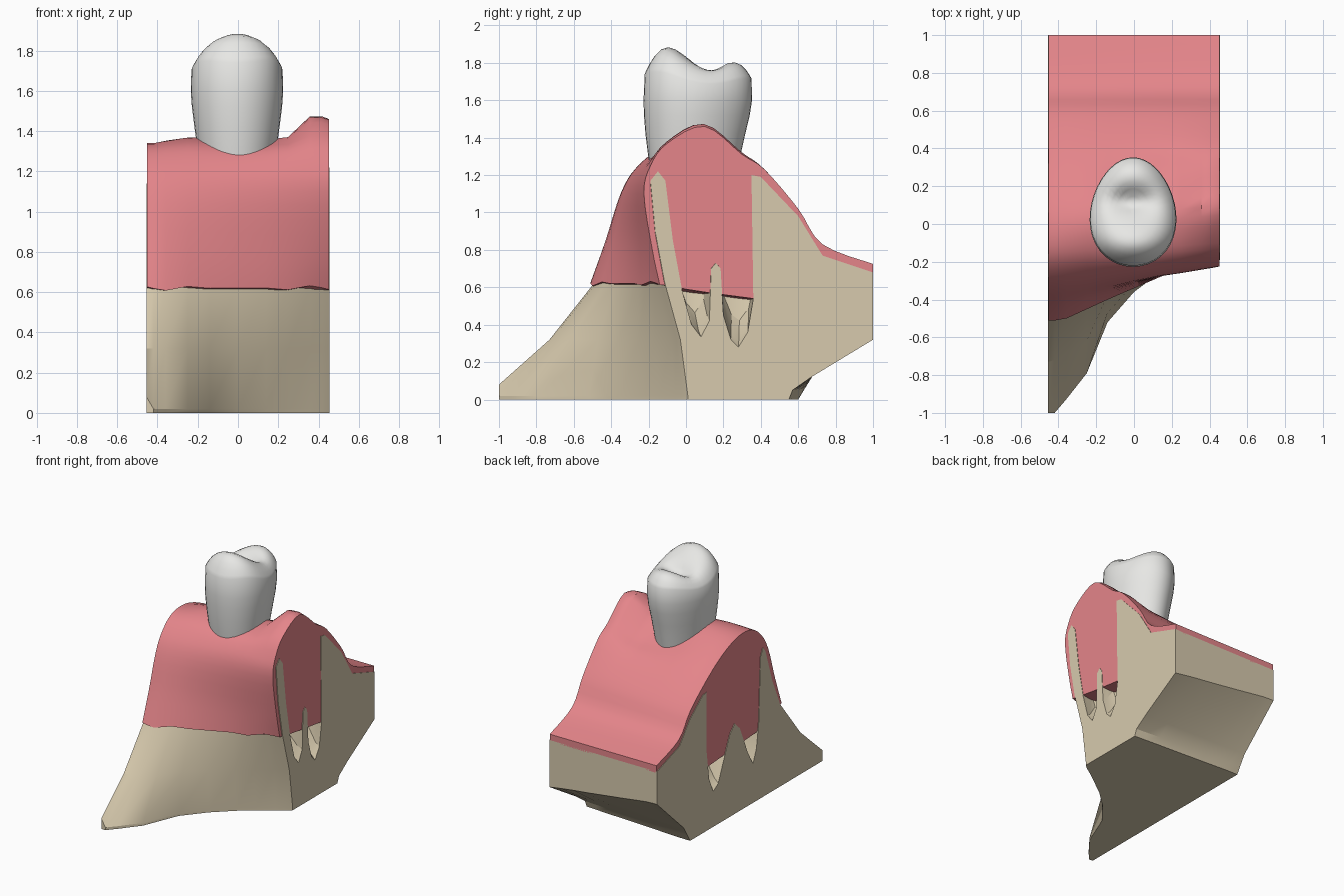
import bpy, bmesh, math
from mathutils import Vector

if "Cube" in bpy.data.objects:
    bpy.data.objects.remove(bpy.data.objects["Cube"])


def material(name, rgb):
    m = bpy.data.materials.new(name)
    m.use_nodes = True
    m.diffuse_color = (*rgb, 1)
    bsdf = m.node_tree.nodes["Principled BSDF"]
    bsdf.inputs["Base Color"].default_value = (*rgb, 1)
    bsdf.inputs["Roughness"].default_value = 0.6
    return m


bone_tan = material("bone tan", (0.68, 0.59, 0.42))
gum_pink = material("gum pink", (0.78, 0.235, 0.255))
enamel_white = material("enamel white", (0.80, 0.80, 0.78))


def loft(name, rings, mat, angle):
    """Skin a list of equal closed rings and cap both ends."""
    bm = bmesh.new()
    rows = [[bm.verts.new(p) for p in ring] for ring in rings]
    n = len(rows[0])
    for a, b in zip(rows, rows[1:]):
        for i in range(n):
            j = (i + 1) % n
            bm.faces.new((a[i], a[j], b[j], b[i]))
    caps = [bm.faces.new(rows[0][::-1]), bm.faces.new(rows[-1])]
    bm.normal_update()
    bmesh.ops.triangulate(bm, faces=caps, ngon_method="EAR_CLIP")
    bmesh.ops.recalc_face_normals(bm, faces=bm.faces)
    mesh = bpy.data.meshes.new(name)
    bm.to_mesh(mesh)
    bm.free()
    ob = bpy.data.objects.new(name, mesh)
    bpy.context.collection.objects.link(ob)
    mesh.materials.append(mat)
    bpy.ops.object.select_all(action="DESELECT")
    ob.select_set(True)
    bpy.context.view_layer.objects.active = ob
    bpy.ops.object.shade_smooth_by_angle(angle=math.radians(angle))
    return ob


def blend(a, b, t):
    return [Vector(p).lerp(Vector(q), t) for p, q in zip(a, b)]


def smooth_curve(pts, steps=4):
    """Catmull-Rom resampling of an open profile."""
    p = [pts[0]] + list(pts) + [pts[-1]]
    out = []
    for i in range(1, len(p) - 2):
        a, b, c, d = p[i - 1:i + 3]
        for s in range(steps):
            t = s / steps
            out.append(0.5 * (2 * b + (c - a) * t + (2 * a - 5 * b + 4 * c - d) * t * t
                              + (3 * b - a - 3 * c + d) * t ** 3))
    return out + [pts[-1]]


# Stations across the block: x, floor front y, mid front y, gum edge y, crest lift
stations = [
    (-.455, -1, -.73, -.51, 0), (-.42, -1, -.72, -.51, 0), (-.36, -.93, -.69, -.5, .01),
    (-.25, -.79, -.62, -.45, .01), (-.14, -.52, -.47, -.4, -.01), (0, -.35, -.36, -.34, -.05),
    (.14, -.22, -.25, -.28, -.06), (.25, -.14, -.17, -.24, -.06), (.36, -.06, -.08, -.19, .03),
    (.42, -.02, -.05, -.16, .02), (.455, .01, -.03, -.14, 0)]

# Jaw bone sections at the two cut ends: front wall, root sockets, back wall
wall_r = [(-.165, .9), (-.19, 1.17), (-.15, 1.22), (-.11, 1.17)]
wall_l = [(-.39, .85), (-.31, 1.1), (-.28, 1.14), (-.25, 1.08)]
socket_r = [(-.07, .85), (-.02, .58), (.03, .4), (.08, .335), (.125, .42), (.135, .7), (.16, .73),
            (.185, .7), (.2, .45), (.24, .32), (.28, .28), (.33, .36), (.36, .54)]
socket_l = [(-.24, .85), (-.23, .6), (-.2, .4), (-.16, .3), (-.1, .4), (0, .63), (.06, .69),
            (.12, .63), (.2, .45), (.26, .31), (.32, .27), (.37, .38), (.4, .6)]
back_r = [(.35, 1.2), (.4, 1.19), (.6, .98), (.73, .77), (1, .68), (1, .32), (.67, .12),
          (.57, .05), (.55, 0)]
back_l = [(.4, 1.06), (.45, 1.05), (.6, .93), (.73, .77), (1, .68), (1, .43), (.68, .13),
          (.63, .05), (.6, 0)]

# Gum section: outer skin, then the underside buried in the bone
skin_r = [(-.14, .62), (-.18, .8), (-.225, 1.1), (-.19, 1.25), (-.1, 1.37), (.1, 1.46),
          (.3, 1.31), (.42, 1.23), (.6, 1.02), (.73, .83), (1, .725)]
skin_l = [(-.51, .62), (-.43, .85), (-.35, 1.1), (-.27, 1.235), (-.15, 1.325), (.02, 1.335),
          (.22, 1.26), (.42, 1.13), (.6, .98), (.73, .82), (1, .725)]
under_r = [(1, .67), (.75, .72), (.5, .75), (.36, .54), (.13, .57), (0, .59), (-.1, .61)]
under_l = [(1, .67), (.75, .72), (.5, .75), (.4, .48), (.13, .5), (-.2, .52), (-.45, .61)]

bone_rings, gum_rings = [], []
for x, floor_y, mid_y, edge_y, lift in stations:
    t = (edge_y + .51) / .37
    inset = abs(x)
    # Sockets are open at the cut faces and close toward the middle
    depth = 1 if inset > .43 else .95 if inset > .4 else .8 if inset > .3 else 0
    sockets = [Vector((p.x, 1 + (p.y - 1) * depth)) for p in blend(socket_l, socket_r, t)]
    toe = .08 if x < -.43 else .02
    front = [Vector(p) for p in ((floor_y, 0), (floor_y, toe), (mid_y, .32),
                                 (edge_y + .025, .63))]
    section = front + blend(wall_l, wall_r, t) + sockets + blend(back_l, back_r, t)
    bone_rings.append([(x, p.x, p.y) for p in section])

    skin = blend(skin_l, skin_r, t)
    for i, w in ((4, .4), (5, 1), (6, .8), (7, .3)):
        skin[i].y += lift * w
    # Slightly wavy lower margin
    skin[0].y += .012 * math.sin(x * 22)
    section = smooth_curve(skin) + blend(under_l, under_r, t)
    gum_x = x * .992
    gum_rings.append([(gum_x, p.x, p.y) for p in section])

loft("jaw_bone", bone_rings, bone_tan, 25)
loft("gum", gum_rings, gum_pink, 40)


# Molar crown: egg-shaped rings, then a cusped chewing surface
def crown_point(angle, scale, mid_y):
    s, c = math.sin(angle), math.cos(angle)
    return (-.005 + .228 * scale * c * (1 - .13 * s), mid_y + .29 * scale * s)


def bump(x, y, cx, cy, sx, sy):
    return math.exp(-((x - cx) / sx) ** 2 - ((y - cy) / sy) ** 2)


def chewing_height(x, y, r):
    z = 1.78 - .1 * r ** 5
    z += .11 * bump(x, y, 0, -.11, .24, .13)
    z += .04 * bump(x, y, 0, .29, .18, .1)
    z -= .06 * bump(x, y, -.02, .12, .12, .06)
    return z


SIDES = 40
angles = [2 * math.pi * i / SIDES for i in range(SIDES)]
crown = []
for z, scale, mid_y in ((1.15, .76, .04), (1.32, .86, .045), (1.42, .92, .05),
                        (1.52, .975, .058), (1.6, 1, .063)):
    crown.append([(*crown_point(a, scale, mid_y), z) for a in angles])
for r in (.985, .95, .89, .8, .68, .55, .42, .28, .15, .05):
    ring = []
    for a in angles:
        x, y = crown_point(a, r, .065)
        ring.append((x, y, chewing_height(x, y, r)))
    crown.append(ring)
loft("tooth_crown", crown, enamel_white, 60)
